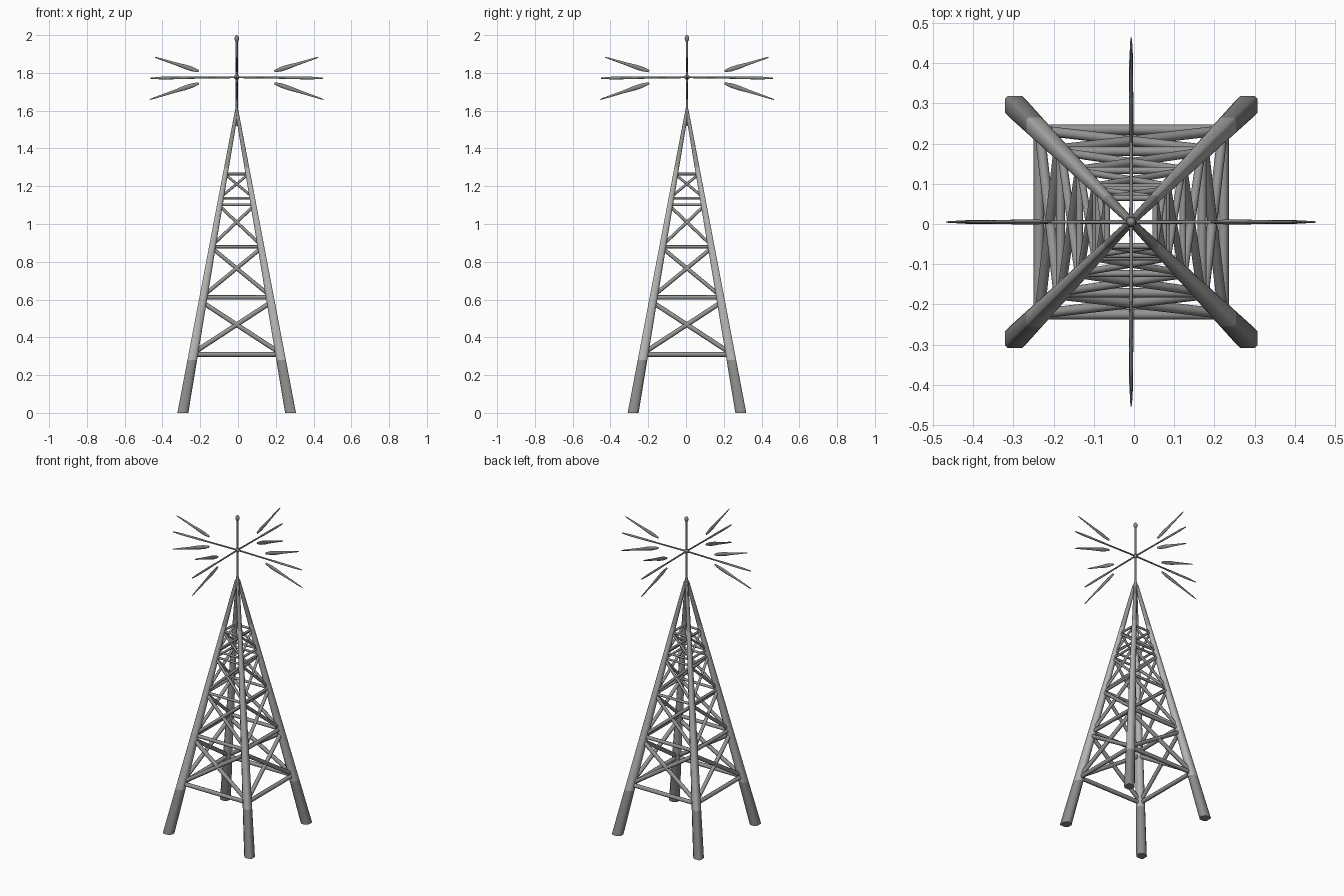
import bpy, bmesh, math
from mathutils import Vector

if "Cube" in bpy.data.objects:
    bpy.data.objects.remove(bpy.data.objects["Cube"])

CX, CY = -0.007, 0.005          # tower axis
C = Vector((CX, CY, 0))


def material(name, v):
    m = bpy.data.materials.new(name)
    m.diffuse_color = (v, v, v * 0.985, 1)
    m.use_nodes = True
    m.node_tree.nodes["Principled BSDF"].inputs["Base Color"].default_value = m.diffuse_color
    return m


FOOT = material("dark grey foot", 0.26)
LEG = material("light grey steel", 0.46)
BRACE = material("mid grey steel", 0.30)
ANT = material("antenna grey", 0.25)


def loft(bm, rings):
    """Skin a list of closed point rings and cap both ends."""
    vr = [[bm.verts.new(p) for p in r] for r in rings]
    for a, b in zip(vr, vr[1:]):
        n = len(a)
        for i in range(n):
            bm.faces.new((a[i], a[(i + 1) % n], b[(i + 1) % n], b[i]))
    bm.faces.new(vr[0][::-1])
    bm.faces.new(vr[-1])


def rod(bm, p, q, prof, up=Vector((0, 0, 1)), n=8):
    """Rod from p to q; prof = (fraction, half side width, half up width)."""
    p, q = Vector(p), Vector(q)
    d = (q - p).normalized()
    if abs(d.dot(up)) > 0.99:
        up = Vector((0, 1, 0))
    side = d.cross(up).normalized()
    u = side.cross(d)
    loft(bm, [[p.lerp(q, t) + side * a * math.cos(math.tau * i / n) + u * b * math.sin(math.tau * i / n)
               for i in range(n)] for t, a, b in prof])


def finish(bm, name, mat, angle=40):
    bmesh.ops.recalc_face_normals(bm, faces=bm.faces[:])
    me = bpy.data.meshes.new(name)
    bm.to_mesh(me)
    bm.free()
    me.materials.append(mat)
    ob = bpy.data.objects.new(name, me)
    bpy.context.collection.objects.link(ob)
    bpy.ops.object.select_all(action='DESELECT')
    ob.select_set(True)
    bpy.context.view_layer.objects.active = ob
    bpy.ops.object.shade_smooth_by_angle(angle=math.radians(angle))
    return ob


def leg_off(z):                  # leg centre offset from the axis
    return 0.285 - 0.178 * z


def leg_half(z):                 # leg half width
    return 0.0290 - 0.0125 * min(z, 1.6)


def leg_ring(sx, sy, z):
    """Squarish section with chamfers, sharper on the outer corner."""
    o, h = leg_off(z), leg_half(z)
    pts = []
    for ax, ay in corners:
        k = 0.75 if (ax, ay) == (sx, sy) else 0.45
        a, b = (ax * h, ay * h * k), (ax * h * k, ay * h)
        pts += [a, b] if ax * ay > 0 else [b, a]
    return [Vector((CX + sx * o + x, CY + sy * o + y, z)) for x, y in pts]


corners = [(1, 1), (-1, 1), (-1, -1), (1, -1)]

# feet, main legs and converging leg tops
for name, mat, zs in (("foot", FOOT, (0.0, 0.28)),
                      ("leg", LEG, (0.28, 0.6, 1.0, 1.3)),
                      ("leg_top", BRACE, (1.3, 1.45, 1.585))):
    for i, (sx, sy) in enumerate(corners):
        bm = bmesh.new()
        loft(bm, [leg_ring(sx, sy, z) for z in zs])
        finish(bm, f"{name}_{i + 1}", mat, 50)


def corner(i, z):
    sx, sy = corners[i % 4]
    o = leg_off(z)
    return Vector((CX + sx * o, CY + sy * o, z))


# horizontal bars around the four sides
bm = bmesh.new()
for z, r in ((0.31, 0.013), (0.612, 0.0115), (0.88, 0.0085), (1.102, 0.007), (1.137, 0.007), (1.265, 0.007)):
    for i in range(4):
        rod(bm, corner(i, z), corner(i + 1, z), [(0, r, r), (1, r, r)])
finish(bm, "horizontal_bars", BRACE, 60)

# crossed braces in each panel
bm = bmesh.new()
for lo, hi, r in ((0.318, 0.585, 0.0125), (0.622, 0.872, 0.0105), (0.89, 1.095, 0.0085), (1.145, 1.262, 0.007)):
    for i in range(4):
        for a, b in ((i, i + 1), (i + 1, i)):
            rod(bm, corner(a, lo), corner(b, hi), [(0, r, r), (1, r, r)])
finish(bm, "cross_braces", BRACE, 60)

# mast with its flared apex collar
bm = bmesh.new()
rod(bm, C + Vector((0, 0, 1.52)), C + Vector((0, 0, 1.97)),
    [(0, .016, .016), (.12, .014, .014), (.21, .006, .006), (1, .006, .006)])
finish(bm, "mast", ANT, 60)

# mast tip and hub
for name, z, r, s in (("mast_tip", 1.982, 0.012, 1.5), ("hub", 1.777, 0.014, 1.0)):
    bm = bmesh.new()
    bmesh.ops.create_uvsphere(bm, u_segments=12, v_segments=8, radius=r)
    for v in bm.verts:
        v.co = C + Vector((v.co.x, v.co.y, v.co.z * s + z))
    finish(bm, name, ANT)

# radial arms, with slanted floating needles above and below
arms, needles = bmesh.new(), bmesh.new()
for k in range(4):
    d = Vector((round(math.cos(k * math.pi / 2)), round(math.sin(k * math.pi / 2)), 0))
    H = C + Vector((0, 0, 1.777))
    rod(arms, H, H + d * 0.456 - Vector((0, 0, 0.005)),
        [(0, .005, .005), (.45, .004, .005), (.6, .005, .007), (.88, .005, .007), (1, .002, .003)])
    for s, tip, dz in ((1, 0.433, 0.106), (-1, 0.460, 0.118)):
        rod(needles, H + d * 0.2 + Vector((0, 0, s * 0.032)), H + d * tip + Vector((0, 0, s * dz)),
            [(0, .004, .006), (.15, .006, .012), (.3, .006, .012), (.5, .005, .008), (.92, .003, .004), (1, .001, .002)])
finish(arms, "antenna_arms", ANT, 60)
finish(needles, "antenna_needles", ANT, 60)
